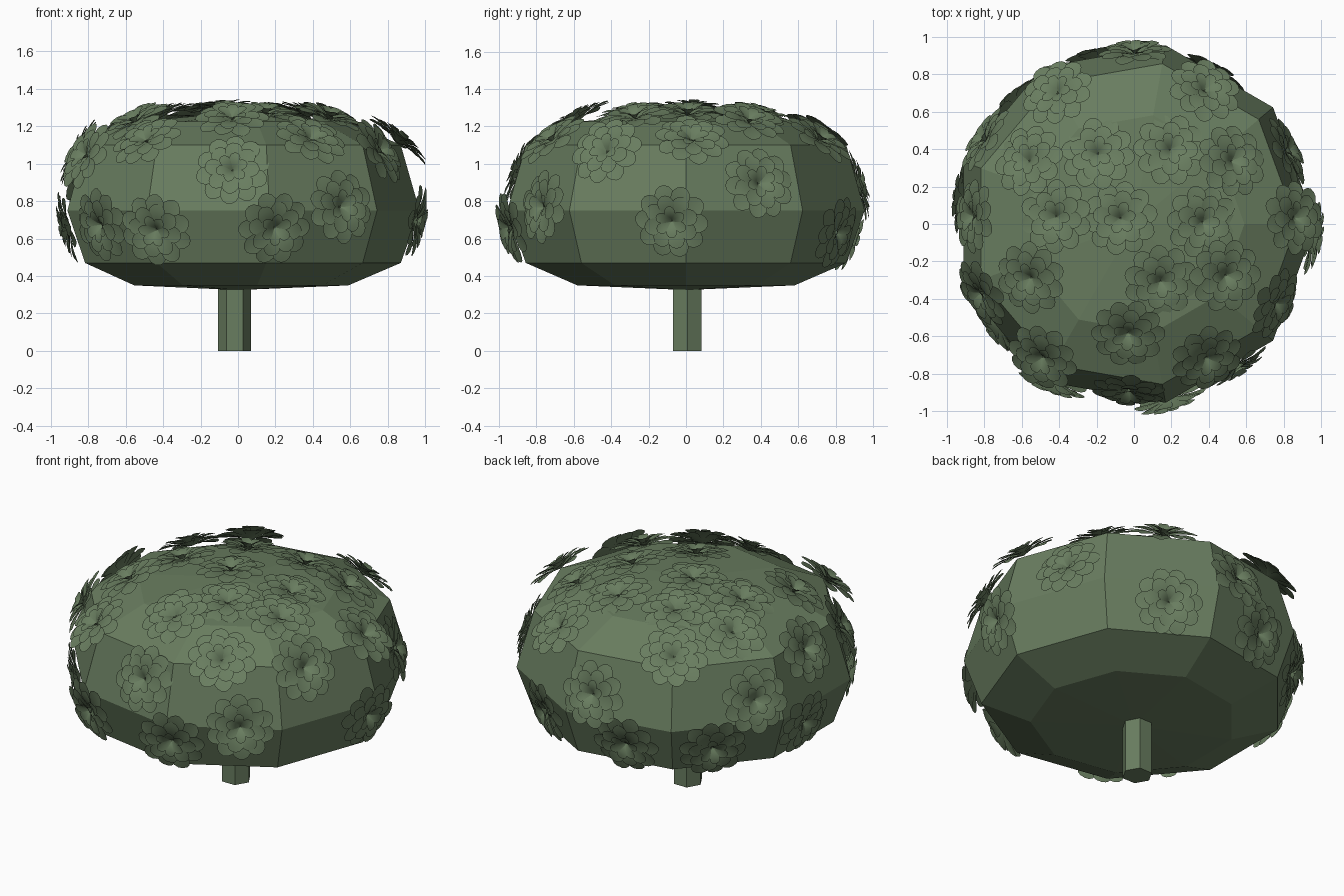
import bpy, bmesh, math, random
from mathutils import Vector, Matrix
from mathutils.bvhtree import BVHTree

if "Cube" in bpy.data.objects:
    bpy.data.objects.remove(bpy.data.objects["Cube"])

random.seed(4)
green = bpy.data.materials.new("leaf_green")
green.diffuse_color = (0.14, 0.205, 0.115, 1)
green.use_nodes = True
green.node_tree.nodes["Principled BSDF"].inputs["Base Color"].default_value = green.diffuse_color


def make_mesh(name, bm):
    me = bpy.data.meshes.new(name)
    bm.to_mesh(me)
    me.materials.append(green)
    return me


def add_object(name, me, matrix=Matrix()):
    ob = bpy.data.objects.new(name, me)
    ob.matrix_world = matrix
    bpy.context.collection.objects.link(ob)
    return ob


# Bush body: nine-sided flattened ball built from stacked rings
SIDES = 9
profile = [(0.59, 0.35), (0.87, 0.47), (0.97, 0.75), (0.87, 1.10), (0.59, 1.225)]
body = bmesh.new()
rings = []
for r, z in profile:
    rings.append([body.verts.new((r * math.cos(math.tau * i / SIDES),
                                  r * math.sin(math.tau * i / SIDES), z))
                  for i in range(SIDES)])
for lo, hi in zip(rings, rings[1:]):
    for i in range(SIDES):
        j = (i + 1) % SIDES
        body.faces.new((lo[i], lo[j], hi[j], hi[i]))
bottom, top = body.verts.new((0, 0, 0.325)), body.verts.new((0, 0, 1.275))
for i in range(SIDES):
    j = (i + 1) % SIDES
    body.faces.new((bottom, rings[0][j], rings[0][i]))
    body.faces.new((top, rings[-1][i], rings[-1][j]))
body.normal_update()
surface = BVHTree.FromBMesh(body)
add_object("bush_body", make_mesh("bush_body", body))

# Trunk: short hexagonal post with a corner pointing along x
trunk = bmesh.new()
bmesh.ops.create_cone(trunk, cap_ends=True, segments=6, radius1=0.088, radius2=0.088, depth=0.4,
                      matrix=Matrix.Translation((-0.018, 0.007, 0.2)) @ Matrix.Rotation(math.pi / 6, 4, 'Z'))
xs = [v.co.x for v in trunk.verts]
if max(xs) - min(xs) < 0.16:
    bmesh.ops.rotate(trunk, verts=trunk.verts, cent=(-0.018, 0.007, 0),
                     matrix=Matrix.Rotation(math.pi / 6, 3, 'Z'))
add_object("trunk", make_mesh("trunk", trunk))

# Rosette: three layers of rounded, slightly cupped petals
OUTLINE = [(0.0, 0.12), (0.3, 0.5), (0.6, 0.95), (0.8, 1.0), (0.93, 0.7), (1.0, 0.25)]


def add_petal(bm, length, half_width, tilt, turn, lift):
    m = (Matrix.Translation((0, 0, lift)) @ Matrix.Rotation(turn, 4, 'Z')
         @ Matrix.Rotation(-tilt, 4, 'Y'))
    rows = []
    for t, w in OUTLINE:
        arch = 0.012 * math.sin(math.pi * t)
        rows.append([bm.verts.new(m @ Vector((t * length, s * w * half_width,
                                              arch + 0.006 * abs(s) * w)))
                     for s in (-1, 0, 1)])
    for a, b in zip(rows, rows[1:]):
        for k in range(2):
            f = bm.faces.new((a[k], b[k], b[k + 1], a[k + 1]))
            f.smooth = True


rosette = bmesh.new()
for count, length, half_width, tilt, lift in [(10, 0.198, 0.052, 4, 0.004),
                                              (8, 0.152, 0.045, 13, 0.008),
                                              (6, 0.10, 0.029, 30, 0.010)]:
    for i in range(count):
        add_petal(rosette, length, half_width, math.radians(tilt + 4 * (i % 2) - 2),
                  math.tau * i / count + lift * 40, lift)
rosette_mesh = make_mesh("rosette", rosette)

# Rosettes on the crown (x, y), then around the sides (x, y, z)
crown = [(-.40, .69), (.37, .70), (-.55, .33), (-.19, .37), (.19, .39), (.51, .33), (-.41, .04),
         (-.07, .03), (.36, .01), (-.54, -.28), (.14, -.30), (.48, -.27), (-.03, -.57)]
sides = [(-.86, .04, 1.06), (.84, .03, 1.11), (-.48, -.70, 1.11), (.38, -.70, 1.11),
         (-.82, -.38, 1.04), (-.03, -.88, .96), (.75, -.42, 1.06), (.80, .38, .89),
         (.54, -.75, .77), (.19, -.92, .66), (-.43, -.83, .65), (-.75, -.57, .66),
         (.95, -.08, .69), (.43, .83, .62), (0, .93, .89), (-.20, .91, .60),
         (-.66, .66, .60), (-.93, .13, .65), (-.80, .46, .89)]
points = [surface.ray_cast(Vector((x, y, 3)), Vector((0, 0, -1)))[0] for x, y in crown]
points += [Vector(p) for p in sides]
for n, p in enumerate(points, 1):
    co, face_normal, _, _ = surface.find_nearest(p)
    # blend of the facet's direction and the rounded overall shape
    round_normal = Vector((co.x / 0.94, co.y / 0.94, (co.z - 0.75) / 0.45)).normalized()
    normal = (face_normal * 0.6 + round_normal).normalized()
    m = (Matrix.Translation(co + normal * 0.006)
         @ Vector((0, 0, 1)).rotation_difference(normal).to_matrix().to_4x4()
         @ Matrix.Rotation(random.uniform(0, math.tau), 4, 'Z'))
    add_object(f"rosette_{n:02d}", rosette_mesh, m)
